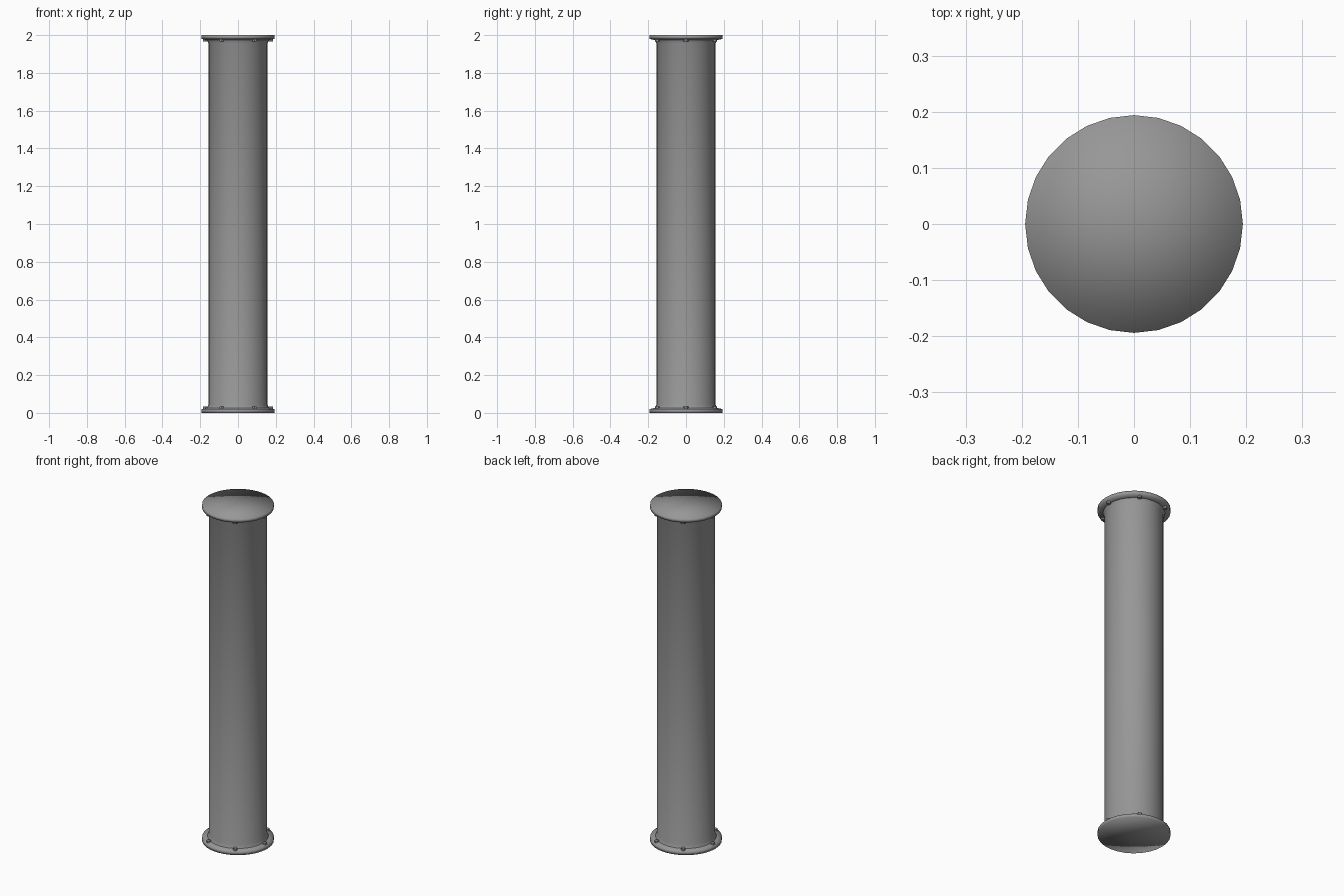
import bpy, bmesh, math
from mathutils import Matrix

if "Cube" in bpy.data.objects:
    bpy.data.objects.remove(bpy.data.objects["Cube"])

SIDES = 28

# Dark iron grey for every part
iron = bpy.data.materials.new("dark_iron")
iron.diffuse_color = (0.31, 0.31, 0.31, 1)
iron.use_nodes = True
iron.node_tree.nodes["Principled BSDF"].inputs["Base Color"].default_value = iron.diffuse_color


def lathe(name, profile, soft_rings=()):
    """Spin (radius, z) points about z; radius 0 becomes a cap centre."""
    bm = bmesh.new()
    rings = []
    for r, z in profile:
        if r == 0:
            rings.append([bm.verts.new((0, 0, z))] * SIDES)
        else:
            rings.append([bm.verts.new((r * math.cos(2 * math.pi * i / SIDES),
                                        r * math.sin(2 * math.pi * i / SIDES), z))
                          for i in range(SIDES)])
    for k in range(len(rings) - 1):
        a, b = rings[k], rings[k + 1]
        for i in range(SIDES):
            j = (i + 1) % SIDES
            quad = [a[i], a[j], b[j], b[i]]
            bm.faces.new(list(dict.fromkeys(quad))).smooth = True
    soft = {v for k in soft_rings for v in rings[k]}
    bmesh.ops.recalc_face_normals(bm, faces=bm.faces)
    # Hard edges, except where the closed end rolls softly into its rim
    for e in bm.edges:
        if e.calc_face_angle(0) > math.radians(30):
            e.smooth = e.verts[0] in soft and e.verts[1] in soft
    return finish(name, bm)


def finish(name, bm):
    mesh = bpy.data.meshes.new(name)
    bm.to_mesh(mesh)
    bm.free()
    mesh.materials.append(iron)
    ob = bpy.data.objects.new(name, mesh)
    bpy.context.collection.objects.link(ob)
    return ob


def bolts(name, z):
    bm = bmesh.new()
    for i in range(6):
        a = i * math.pi / 3
        bmesh.ops.create_cone(
            bm, cap_ends=True, segments=6, radius1=0.012, radius2=0.012, depth=0.016,
            matrix=Matrix.Translation((0.175 * math.cos(a), 0.175 * math.sin(a), z)))
    return finish(name, bm)


# Pipe with a closed, collared flange at each end
R, C, P = 0.194, 0.165, 0.157
T, H = 0.02, 0.044
end = [(0, 0), (R, 0), (R, T), (C, T + 0.006), (P, H)]
profile = end + [(r, 2 - z) for r, z in reversed(end)]
lathe("flanged_pipe", profile, soft_rings=(1, 2, len(profile) - 2, len(profile) - 3))

# Bolt heads on the inner face of each flange
bolts("bottom_bolts", T + 0.006)
bolts("top_bolts", 2 - T - 0.006)
